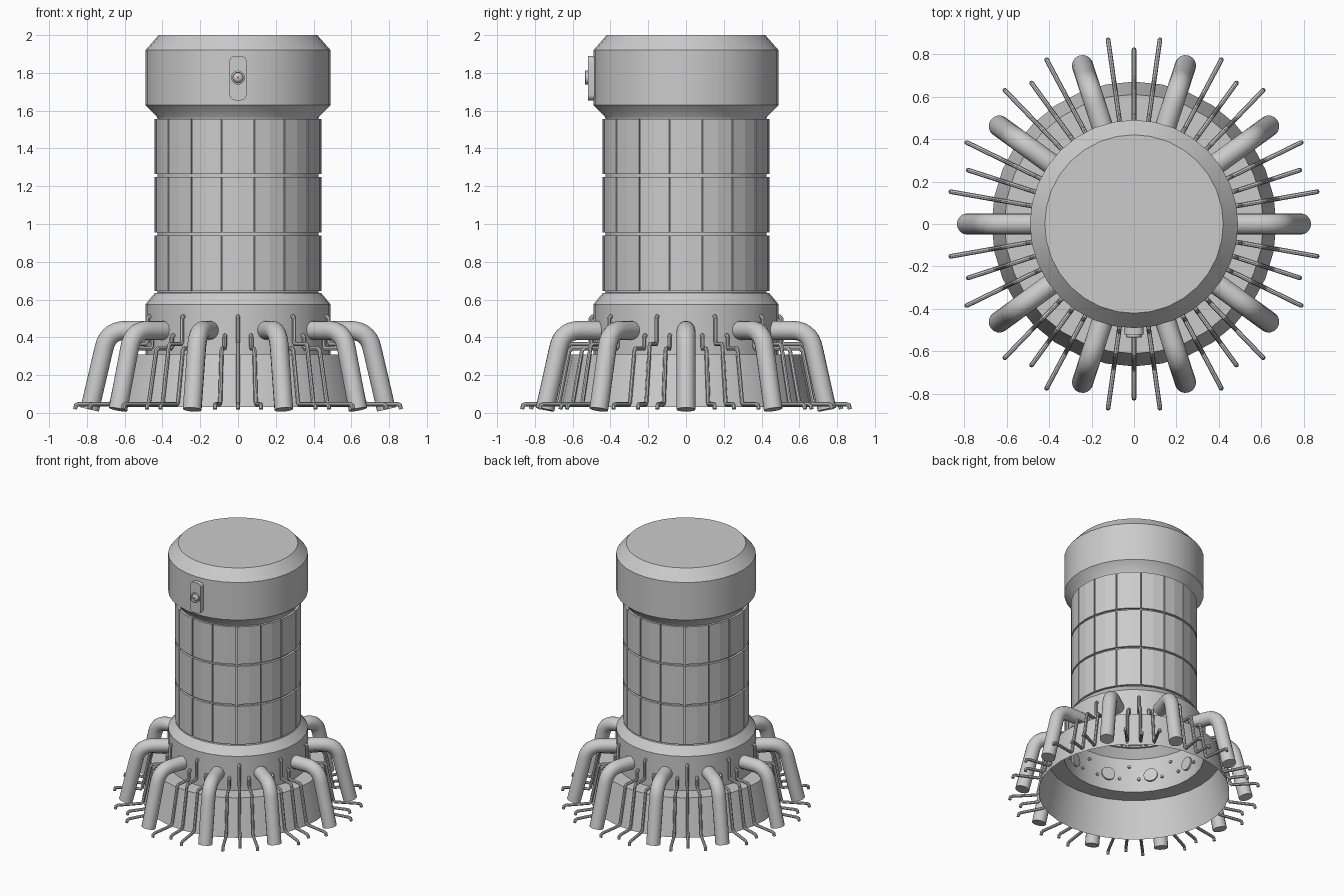
import bpy, bmesh, math
from math import sin, cos, radians, pi
from mathutils import Vector

if "Cube" in bpy.data.objects:
    bpy.data.objects.remove(bpy.data.objects["Cube"])


def finish(name, bm, smooth=True, color=None, recalc=True):
    if recalc:
        bmesh.ops.recalc_face_normals(bm, faces=bm.faces)
    me = bpy.data.meshes.new(name)
    bm.to_mesh(me)
    bm.free()
    ob = bpy.data.objects.new(name, me)
    bpy.context.collection.objects.link(ob)
    if color:
        mat = bpy.data.materials.new(name)
        mat.diffuse_color = color
        mat.use_nodes = True
        mat.node_tree.nodes["Principled BSDF"].inputs["Base Color"].default_value = mat.diffuse_color
        me.materials.append(mat)
    if smooth:
        bpy.ops.object.select_all(action='DESELECT')
        ob.select_set(True)
        bpy.context.view_layer.objects.active = ob
        bpy.ops.object.shade_smooth_by_angle(angle=radians(30))
    return ob


def lathe(name, profile, n=32, cap_top=False, center=None):
    """Revolve (radius, z) points; with center, revolve about the y axis there."""
    bm = bmesh.new()
    rings = []
    for r, h in profile:
        ring = []
        for i in range(n):
            a = 2 * pi * i / n
            co = (r * cos(a), r * sin(a), h)
            if center:
                co = (r * cos(a) + center[0], h, r * sin(a) + center[1])
            ring.append(bm.verts.new(co))
        rings.append(ring)
    for a, b in zip(rings, rings[1:]):
        for i in range(n):
            j = (i + 1) % n
            bm.faces.new((a[i], a[j], b[j], b[i]))
    if cap_top:
        bm.faces.new(rings[-1])
    return bm


def sweep(bm, path, radius, angle, n):
    """Capped tube along an (r, z) path standing in the radial plane at angle."""
    pts = [Vector(p) for p in path]
    radial = Vector((cos(angle), sin(angle), 0))
    side = Vector((-sin(angle), cos(angle), 0))
    up = Vector((0, 0, 1))
    rings = []
    for i, p in enumerate(pts):
        d0 = (p - pts[i - 1]).normalized() if i else (pts[1] - p).normalized()
        d1 = (pts[i + 1] - p).normalized() if i < len(pts) - 1 else d0
        t = (d0 + d1).normalized()
        k = radius / max(0.5, t.dot(d0))
        normal = radial * -t.y + up * t.x
        c = radial * p.x + up * p.y
        rings.append([bm.verts.new(c + normal * k * cos(2 * pi * j / n)
                                   + side * radius * sin(2 * pi * j / n)) for j in range(n)])
    for a, b in zip(rings, rings[1:]):
        for j in range(n):
            q = (j + 1) % n
            bm.faces.new((a[j], a[q], b[q], b[j]))
    bm.faces.new(rings[0])
    bm.faces.new(rings[-1])


# Head with chamfered top and bottom
finish("head", lathe("head", [(0.425, 1.555), (0.43, 1.57), (0.49, 1.63), (0.49, 1.92), (0.42, 2.0)],
                     cap_top=True))

# Inner column behind the panels
finish("column", lathe("column", [(0.425, 0.635), (0.425, 1.56)]))

# Collar and open flared skirt
finish("collar", lathe("collar", [(0.61, 0.31), (0.49, 0.31), (0.49, 0.575), (0.44, 0.635), (0.425, 0.637)]))
finish("skirt", lathe("skirt", [(0.67, 0.03), (0.61, 0.31)]))

# Three rings of raised panels
for k, (z0, z1) in enumerate([(0.645, 0.94), (0.955, 1.25), (1.265, 1.555)]):
    bm = bmesh.new()
    for i in range(16):
        mid = i * pi / 8
        half = pi / 16 - 0.009
        cols = []
        for a in (mid - half, mid, mid + half):
            cols.append([bm.verts.new((r * cos(a), r * sin(a), z))
                         for r, z in ((0.42, z0), (0.442, z0), (0.442, z1), (0.42, z1))])
        for a, b in zip(cols, cols[1:]):
            for j in range(4):
                q = (j + 1) % 4
                bm.faces.new((a[j], b[j], b[q], a[q]))
        bm.faces.new(cols[0])
        bm.faces.new(cols[2])
    finish("panel_ring_%d" % (k + 1), bm, smooth=False)

# Ten thick bent pipes
p0, p1, p2 = Vector((0.59, 0.437)), Vector((0.69, 0.437)), Vector((0.71, 0.34))
bend = [p0 * (1 - t) ** 2 + p1 * 2 * t * (1 - t) + p2 * t * t for t in [i / 7 for i in range(8)]]
pipe_path = [(0.475, 0.437)] + bend + [(0.785, 0.018)]
bm = bmesh.new()
for i in range(10):
    sweep(bm, pipe_path, 0.05, i * pi / 5, 16)
finish("thick_pipes", bm)

# Three thin rods in every gap between the pipes


def rod_path(top, step, end):
    return [(0.475, top), (0.495, top), (0.505, top - 0.012), (0.505, step + 0.012), (0.515, step),
            (0.612, step), (0.624, step - 0.012), (0.678, 0.058), (0.69, 0.046),
            (end - 0.022, 0.046), (end - 0.009, 0.04), (end - 0.004, 0.02)]


bm = bmesh.new()
for i in range(10):
    mid = radians(18 + 36 * i)
    sweep(bm, rod_path(0.51, 0.365, 0.825), 0.011, mid, 8)
    for s in (-8, 8):
        sweep(bm, rod_path(0.41, 0.34, 0.88), 0.011, mid + radians(s), 8)
finish("thin_rods", bm)

# Rounded eye plate on the front
bm = bmesh.new()
outline = []
for cx, cz, start in ((0.015, 1.86, 0), (-0.015, 1.86, 90), (-0.015, 1.685, 180), (0.015, 1.685, 270)):
    for j in range(6):
        a = radians(start + 18 * j)
        outline.append((cx + 0.03 * cos(a), cz + 0.03 * sin(a)))
face = bm.faces.new([bm.verts.new((x, -0.48, z)) for x, z in outline])
ext = bmesh.ops.extrude_face_region(bm, geom=[face])
bmesh.ops.translate(bm, vec=(0, -0.04, 0),
                    verts=[v for v in ext["geom"] if isinstance(v, bmesh.types.BMVert)])
finish("eye_plate", bm)

# Lens housing, lens and red pupil
eye = (0, 1.775)
finish("lens_ring", lathe("lens_ring", [(0.037, -0.515), (0.037, -0.533), (0.028, -0.535), (0.026, -0.522)],
                          24, center=eye))
finish("lens", lathe("lens", [(0.027, -0.521), (0.022, -0.527), (0.013, -0.532), (0.006, -0.533)],
                     24, cap_top=True, center=eye))
finish("pupil", lathe("pupil", [(0.005, -0.532), (0.005, -0.535)], 12, cap_top=True, center=eye),
       color=(0.8, 0.02, 0.02, 1))
